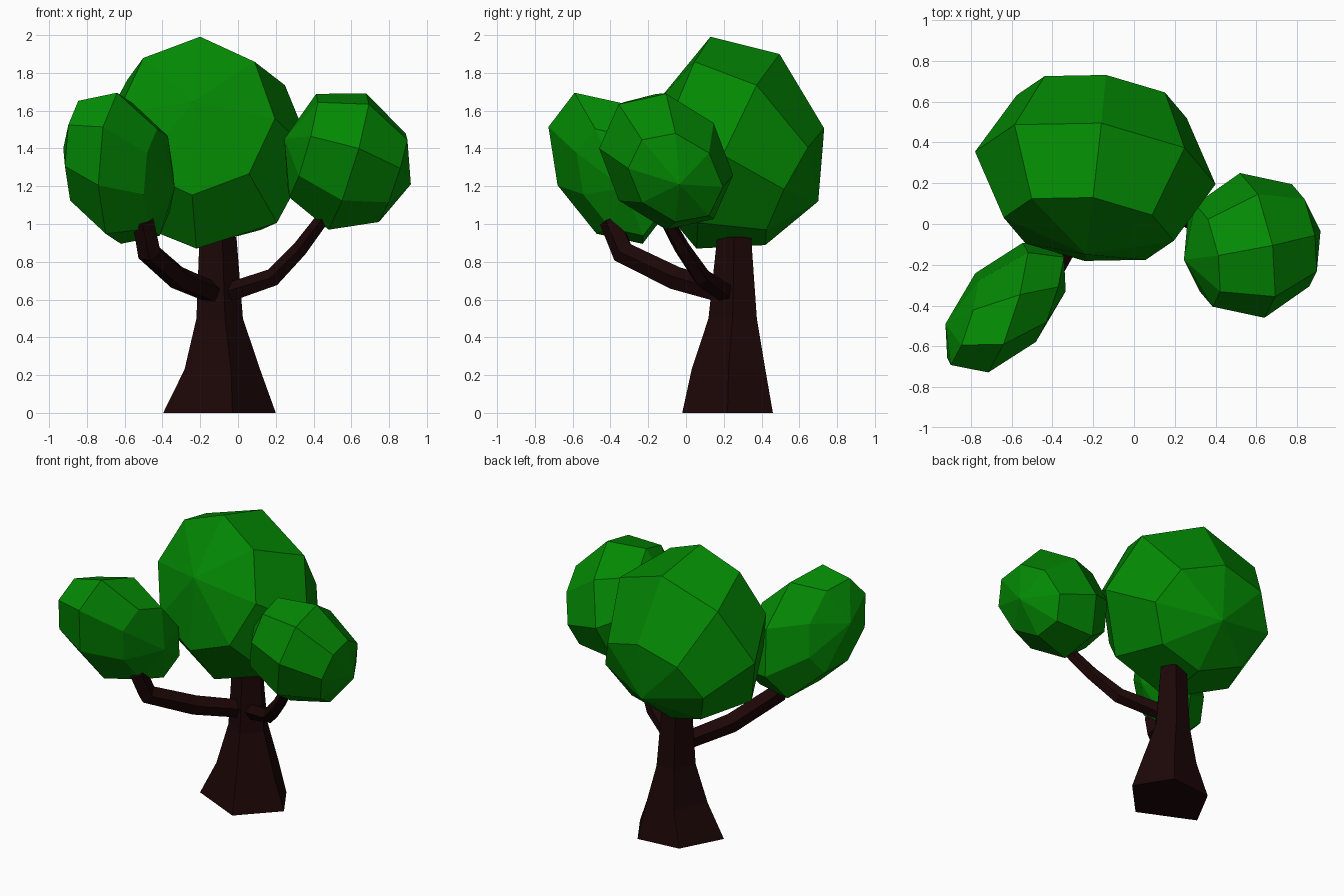
import bpy
import bmesh
import math
from mathutils import Vector

cube = bpy.data.objects.get("Cube")
if cube:
    bpy.data.objects.remove(cube, do_unlink=True)


def make_material(name, color):
    mat = bpy.data.materials.new(name)
    mat.use_nodes = True
    mat.diffuse_color = color
    mat.node_tree.nodes["Principled BSDF"].inputs["Base Color"].default_value = color
    return mat


leaf_green = make_material("leaf green", (0.001, 0.25, 0.001, 1))
bark_brown = make_material("bark brown", (0.012, 0.002, 0.002, 1))


def add_object(name, bm, mat):
    """Turn a bmesh into a flat-shaded object with one material."""
    bmesh.ops.recalc_face_normals(bm, faces=bm.faces[:])
    mesh = bpy.data.meshes.new(name)
    bm.to_mesh(mesh)
    bm.free()
    mesh.materials.append(mat)
    obj = bpy.data.objects.new(name, mesh)
    bpy.context.collection.objects.link(obj)


def loft(name, rings):
    """Skin a closed tube over a list of equal-sized rings of points."""
    bm = bmesh.new()
    loops = [[bm.verts.new(p) for p in ring] for ring in rings]
    count = len(loops[0])
    for low, high in zip(loops, loops[1:]):
        for i in range(count):
            j = (i + 1) % count
            bm.faces.new((low[i], low[j], high[j], high[i]))
    bm.faces.new(loops[0])
    bm.faces.new(loops[-1])
    add_object(name, bm, bark_brown)


def branch(name, path, radii, sides=5):
    """Tapering limb that follows a bent path."""
    pts = [Vector(p) for p in path]
    angles = [math.tau * k / sides for k in range(sides)]
    rings = []
    for i, (p, r) in enumerate(zip(pts, radii)):
        ahead = (pts[min(i + 1, len(pts) - 1)] - p).normalized()
        behind = (p - pts[max(i - 1, 0)]).normalized()
        tangent = (ahead + behind).normalized()
        side = tangent.cross(Vector((1, -1, 0))).normalized()
        other = tangent.cross(side)
        rings.append([p + r * (side * math.cos(a) + other * math.sin(a)) for a in angles])
    loft(name, rings)


def foliage(name, center, pole, top, side, bend):
    """Coarse sphere set on three radius vectors, bent a little upwards."""
    bm = bmesh.new()
    bmesh.ops.create_uvsphere(bm, u_segments=8, v_segments=4, radius=1)
    center, pole, top, side = map(Vector, (center, pole, top, side))
    for v in bm.verts:
        s, t, p = v.co
        v.co = center + pole * p + top * t + side * s
        v.co.z += bend * p * t
    add_object(name, bm, leaf_green)


# Trunk: uneven five-sided outline, flared at the root
outline = [(-1, -0.3), (0.23, -1), (1, 0), (0.5, 1), (-0.5, 0.87)]
levels = [  # height, centre x, centre y, half width, half depth
    (0, -0.098, 0.22, 0.298, 0.24),
    (0.23, -0.083, 0.225, 0.2, 0.195),
    (0.5, -0.097, 0.247, 0.123, 0.128),
    (0.93, -0.106, 0.255, 0.098, 0.09),
]
loft("trunk", [[(x + u * hx, y + v * hy, z) for u, v in outline]
               for z, x, y, hx, hy in levels])

# Branches
branch("left_branch",
       [(-0.06, 0.22, 0.63), (0.19, 0.08, 0.72), (0.33, -0.02, 0.87), (0.48, -0.13, 1.07)],
       [0.055, 0.05, 0.043, 0.036])
branch("right_branch",
       [(-0.12, 0.22, 0.63), (-0.31, -0.05, 0.71), (-0.47, -0.33, 0.85), (-0.5, -0.4, 1.02)],
       [0.06, 0.065, 0.065, 0.06])

# Foliage clumps
foliage("main_foliage", center=(-0.19, 0.275, 1.385), pole=(-0.045, -0.425, 0.265),
        top=(0.03, 0.22, 0.515), side=(-0.59, 0.08, 0.02), bend=0.11)
foliage("left_foliage", center=(0.58, -0.105, 1.33), pole=(0.335, 0.07, -0.12),
        top=(0.1, 0, 0.36), side=(0.06, -0.355, 0.07), bend=-0.04)
foliage("right_foliage", center=(-0.63, -0.41, 1.295), pole=(0.295, 0.08, -0.105),
        top=(-0.01, -0.18, 0.4), side=(0.11, 0.27, 0.09), bend=0)
